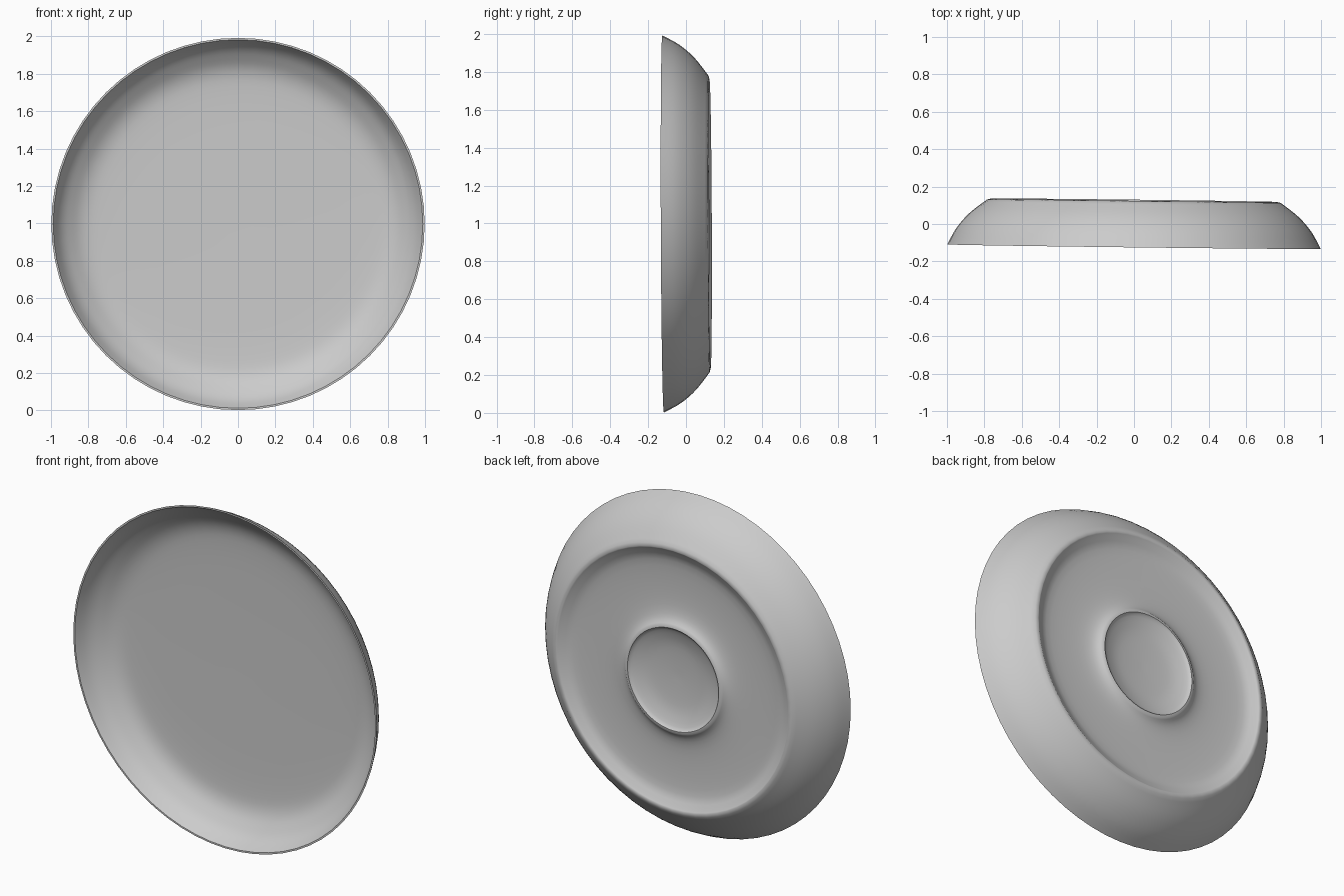
import bpy, bmesh, math

if "Cube" in bpy.data.objects:
    bpy.data.objects.remove(bpy.data.objects["Cube"])

SEGMENTS = 64
CENTRE_Z = 0.997


def catmull(points, steps=4):
    """Smooth curve through a few profile points."""
    out = []
    for i in range(len(points) - 1):
        p = [points[max(0, min(len(points) - 1, i + k))] for k in (-1, 0, 1, 2)]
        for s in range(steps):
            t = s / steps
            out.append(tuple(
                0.5 * (2 * b + (c - a) * t + (2 * a - 5 * b + 4 * c - d) * t ** 2
                       + (3 * b - a - 3 * c + d) * t ** 3)
                for a, b, c, d in zip(*p)))
    return out + [points[-1]]


def lathe(name, profile):
    """Turn an (r, y) profile around the y axis; both ends lie on the axis."""
    bm = bmesh.new()
    rings = []
    for r, y in profile:
        if r < 1e-5:
            rings.append([bm.verts.new((0, y, CENTRE_Z))])
            continue
        ring = []
        for i in range(SEGMENTS):
            a = 2 * math.pi * i / SEGMENTS
            x, z = r * math.cos(a), r * math.sin(a)
            # the disc leans very slightly off the y axis
            ring.append(bm.verts.new((x, y - 0.012 * x - 0.004 * z, CENTRE_Z * (1 + z))))
        rings.append(ring)
    for a, b in zip(rings, rings[1:]):
        for i in range(SEGMENTS):
            j = (i + 1) % SEGMENTS
            quad = [a[i % len(a)], a[j % len(a)], b[j % len(b)], b[i % len(b)]]
            bm.faces.new(list(dict.fromkeys(quad)))
    bmesh.ops.recalc_face_normals(bm, faces=bm.faces)
    mesh = bpy.data.meshes.new(name)
    bm.to_mesh(mesh)
    bm.free()
    obj = bpy.data.objects.new(name, mesh)
    bpy.context.collection.objects.link(obj)
    bpy.context.view_layer.objects.active = obj
    obj.select_set(True)
    bpy.ops.object.shade_smooth_by_angle(angle=math.radians(50))
    obj.select_set(False)
    return obj


# front: shallow floor and curved wall up to the thin rim
front = catmull([(0, 0.052), (0.4, 0.05), (0.7, 0.045), (0.82, 0.03),
                 (0.90, -0.015), (0.95, -0.06), (0.988, -0.121)])
# outside: rounded wall from rim to foot edge
outside = catmull([(0.998, -0.121), (0.95, -0.033), (0.88, 0.048), (0.785, 0.122)])
# back: rounded foot lip, sunken ring, sloped collar and its bowl
back = catmull([(0.765, 0.127), (0.735, 0.11), (0.68, 0.088), (0.55, 0.08),
                (0.42, 0.082), (0.35, 0.095), (0.315, 0.118)], 3)
hollow = catmull([(0.3, 0.12), (0.28, 0.105), (0.2, 0.082), (0.1, 0.073), (0, 0.07)], 3)

lathe("dished_disc", front + outside + back + hollow)
